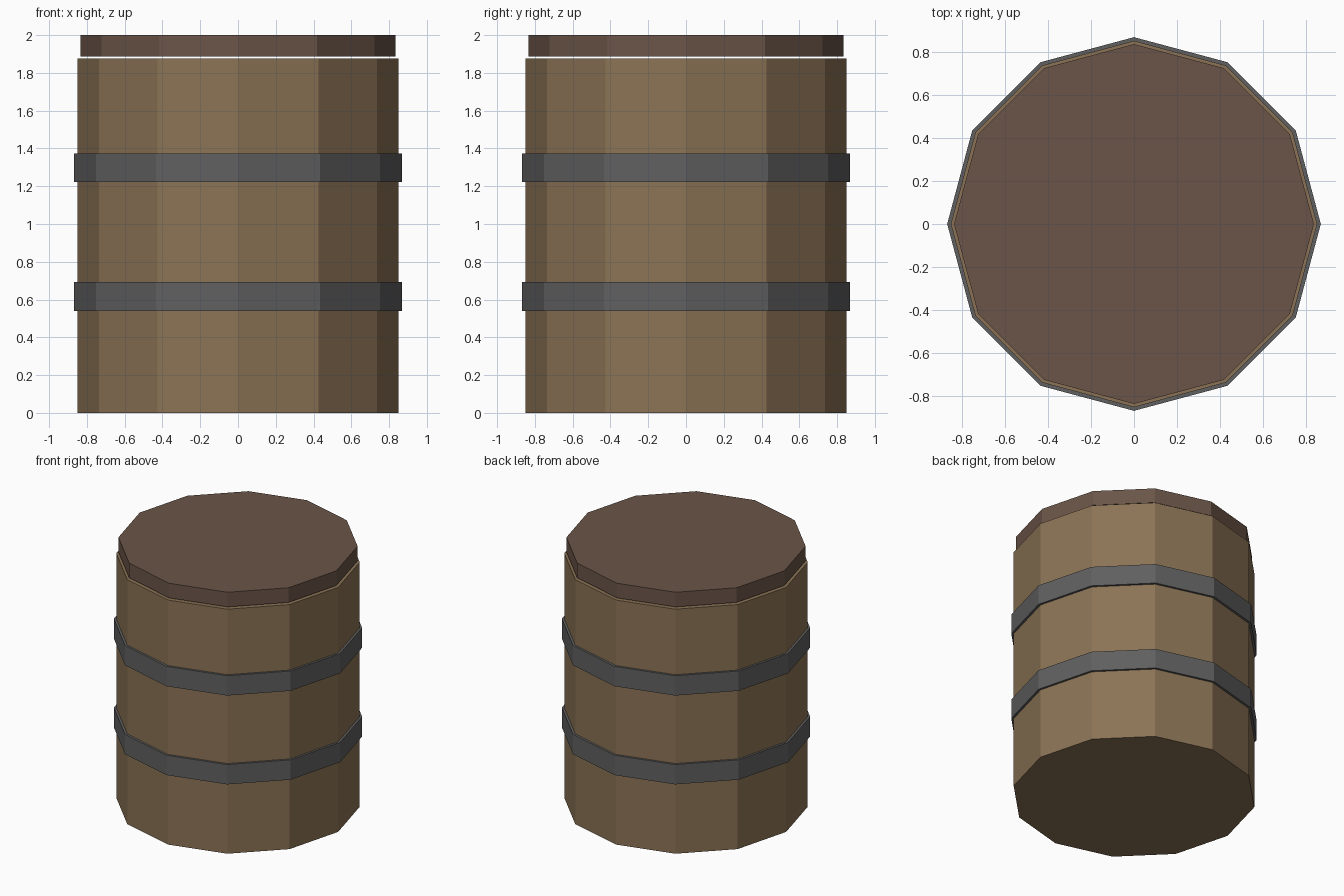
import bpy
import bmesh

if "Cube" in bpy.data.objects:
    bpy.data.objects.remove(bpy.data.objects["Cube"])

SIDES = 12


def material(name, rgb):
    mat = bpy.data.materials.new(name)
    mat.diffuse_color = (*rgb, 1.0)
    mat.use_nodes = True
    mat.node_tree.nodes["Principled BSDF"].inputs["Base Color"].default_value = mat.diffuse_color
    return mat


def drum(name, radius, z0, z1, mat):
    """Capped, flat-faced 12-sided cylinder between two heights."""
    bpy.ops.mesh.primitive_cylinder_add(vertices=SIDES, radius=radius, depth=z1 - z0,
                                        location=(0, 0, (z0 + z1) / 2))
    obj = bpy.context.object
    obj.name = name
    obj.data.materials.append(mat)
    return obj


wood = material("wood", (0.258, 0.171, 0.091))
dark_wood = material("dark_wood", (0.147, 0.091, 0.065))
iron = material("iron", (0.117, 0.117, 0.117))

# Barrel body
drum("barrel_body", 0.85, 0.0, 1.877, wood)

# Lid, hovering just above the body
drum("lid", 0.835, 1.887, 2.0, dark_wood)

# Two metal hoops
for label, z in (("lower", 0.54), ("upper", 1.222)):
    drum(label + "_hoop", 0.867, z, z + 0.152, iron)
